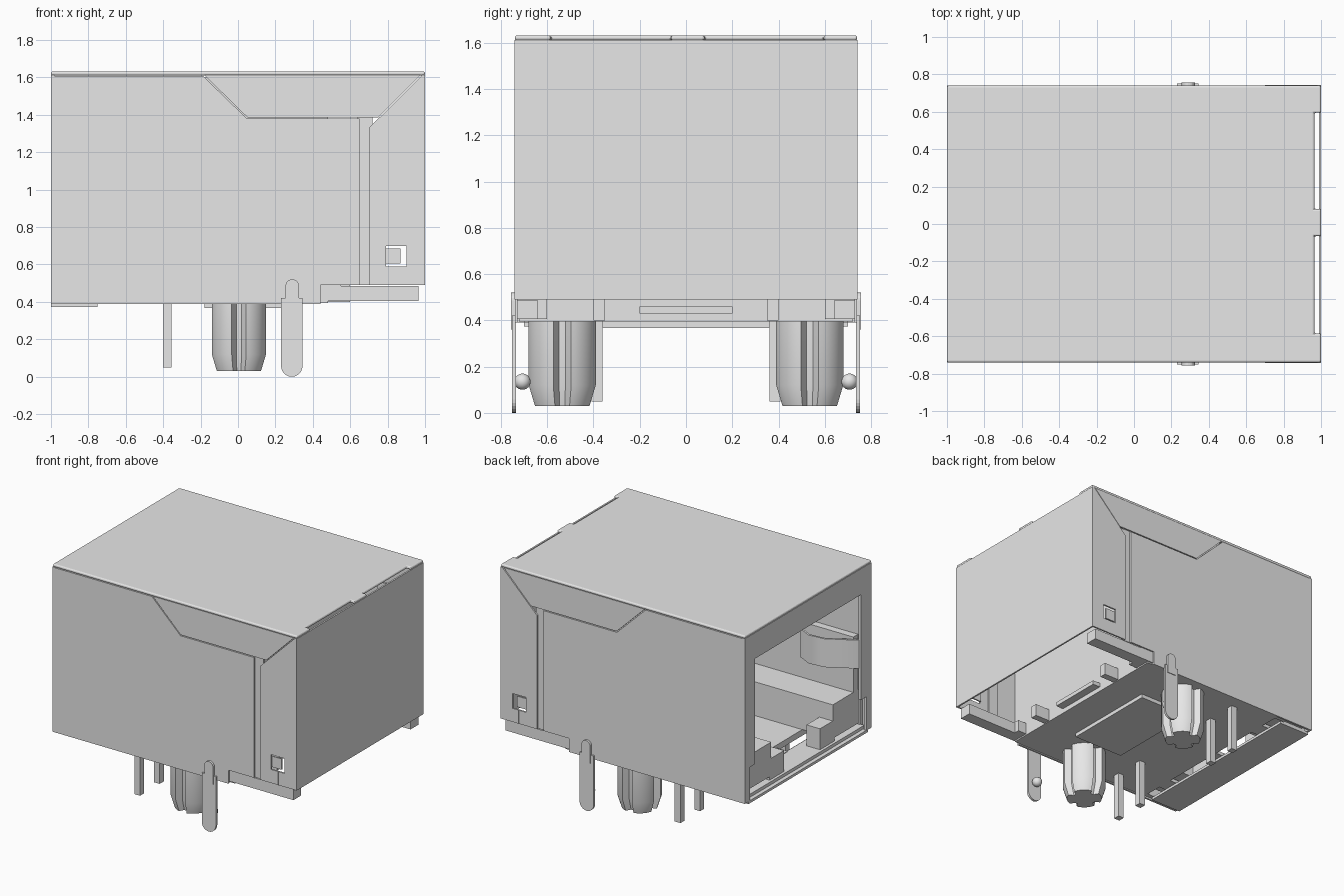
import bpy, bmesh, math

old = bpy.data.objects.get("Cube")
if old:
    bpy.data.objects.remove(old, do_unlink=True)

grey = bpy.data.materials.new("plain grey")
grey.use_nodes = True
COLOUR = (0.8, 0.8, 0.8, 1)
grey.diffuse_color = COLOUR
grey.node_tree.nodes["Principled BSDF"].inputs["Base Color"].default_value = COLOUR


def finish(name, bm, smooth=False):
    bmesh.ops.recalc_face_normals(bm, faces=bm.faces)
    mesh = bpy.data.meshes.new(name)
    bm.to_mesh(mesh)
    bm.free()
    mesh.materials.append(grey)
    ob = bpy.data.objects.new(name, mesh)
    bpy.context.collection.objects.link(ob)
    if smooth:
        bpy.ops.object.select_all(action='DESELECT')
        ob.select_set(True)
        bpy.context.view_layer.objects.active = ob
        bpy.ops.object.shade_smooth_by_angle(angle=math.radians(35))
    return ob


def loft(name, rings, smooth=False):
    """Skin matching closed rings and cap both ends."""
    bm = bmesh.new()
    loops = [[bm.verts.new(p) for p in ring] for ring in rings]
    n = len(loops[0])
    for a, b in zip(loops, loops[1:]):
        for i in range(n):
            j = (i + 1) % n
            bm.faces.new((a[i], a[j], b[j], b[i]))
    bm.faces.new(loops[0])
    bm.faces.new(loops[-1])
    return finish(name, bm, smooth)


PLACE = {'x': lambda u, v, t: (t, u, v),
         'y': lambda u, v, t: (u, t, v),
         'z': lambda u, v, t: (u, v, t)}


def prism(name, pts, axis, lo, hi, smooth=False):
    """Extrude a flat outline along one axis."""
    return loft(name, [[PLACE[axis](u, v, t) for u, v in pts] for t in (lo, hi)], smooth)


def box(name, x, y, z):
    return prism(name, [(x[0], y[0]), (x[1], y[0]), (x[1], y[1]), (x[0], y[1])], 'z', *z)


def round_edges(ob, width):
    mod = ob.modifiers.new("rounded edges", 'BEVEL')
    mod.width, mod.segments = width, 3
    mod.limit_method = 'ANGLE'


# Shield: lid with two slots at the closed end
lid = prism("shield_lid", [(-1, -.74), (1, -.74), (1, -.585), (.965, -.585), (.965, -.065),
                           (1, -.065), (1, .08), (.965, .08), (.965, .595), (1, .595),
                           (1, .74), (-1, .74)], 'z', 1.61, 1.632)
round_edges(lid, .01)

# Shield: closed end wall and open end frame
box("shield_end_wall", (.988, 1), (-.74, .74), (.49, 1.612))
half = [(.74, .39), (.74, 1.612), (-.74, 1.612), (-.74, .39)]
opening = [(-.68, .39), (-.68, .64), (-.62, .64), (-.62, 1.42),
           (.62, 1.42), (.62, .64), (.68, .64), (.68, .39)]
prism("shield_opening_frame", half + opening, 'x', -1, -.98)
box("shield_bottom_strip", (-1, -.75), (-.7, .7), (.373, .392))

main_panel = [(-1, .39), (.44, .39), (.44, .49), (.65, .49), (.65, 1.38),
              (.048, 1.38), (-.187, 1.608), (-1, 1.608)]
top_flap = [(-.18, 1.612), (.05, 1.387), (.75, 1.387), (.975, 1.612)]
corner_flap = [(.70, .49), (.849, .49), (.849, .59), (.79, .59), (.79, .70), (.90, .70),
               (.90, .59), (.851, .59), (.851, .49), (1, .49), (1, 1.612), (.985, 1.612),
               (.70, 1.33)]

# Solder leg outline with round foot
foot = [(.2875 + .0575 * math.cos(a), .0575 + .0575 * math.sin(a))
        for a in [math.pi + math.pi * i / 12 for i in range(13)]]
leg = foot + [(.345, .42), (.23, .42)]
rib = [(.29 + .036 * math.cos(a), .485 + .036 * math.sin(a))
       for a in [math.pi * i / 10 for i in range(11)]] + [(.254, .36), (.326, .36)]


def peg_ring(cy, radius, z):
    """Round section with four lengthwise grooves."""
    ring = []
    for i in range(48):
        k = (i + 2) % 12
        r = radius * (.7 if k in (1, 2, 3) else 1)
        a = math.tau * i / 48
        ring.append((.005 + r * math.cos(a), cy + r * math.sin(a), z))
    return ring


# Everything that repeats on both long sides
for side, s in (("front", -1), ("back", 1)):
    def span(a, b):
        return tuple(sorted((s * a, s * b)))

    # Shield side
    prism(side + "_side_panel", main_panel, 'y', *span(.726, .74))
    prism(side + "_top_flap", top_flap, 'y', *span(.728, .74))
    prism(side + "_corner_flap", corner_flap, 'y', *span(.73, .742))
    box(side + "_recessed_strip", (.64, .72), span(.718, .728), (.49, 1.386))
    box(side + "_latch_tab", (.788, .87), span(.722, .732), (.605, .685))

    # Solder leg
    prism(side + "_solder_leg", leg, 'y', *span(.735, .752))
    prism(side + "_leg_rib", rib, 'y', *span(.735, .757))
    bm = bmesh.new()
    bmesh.ops.create_uvsphere(bm, u_segments=20, v_segments=12, radius=.035)
    bmesh.ops.translate(bm, verts=bm.verts, vec=(.29, s * .707, .135))
    finish(side + "_leg_bump", bm, True)

    # Split mounting peg
    loft(side + "_mounting_peg", [peg_ring(s * .535, r, z) for r, z in
                                  ((.122, .03), (.15, .12), (.15, .43))], True)

    # Pins
    for label, y in (("inner", .385), ("outer", .615)):
        box(side + "_" + label + "_pin", (-.402, -.355), span(y - .024, y + .024), (.05, .45))

    # Housing side wall, plug ledge and block in the latch slot
    box(side + "_housing_wall", (-.97, .48), span(.655, .722), (.69, 1.6))
    box(side + "_lower_wall", (-.94, .48), span(.69, .722), (.4, .69))
    box(side + "_wall_step", (-.95, .48), span(.6, .655), (.69, 1.1))
    box(side + "_plug_ledge", (-.95, .2), span(.36, .66), (.44, .69))
    box(side + "_slot_block", (-.95, -.84), span(.21, .38), (.41, .57))

    # Rails under the closed end
    box(side + "_rail", (.44, .55), span(.6, .73), (.405, .49))
    box(side + "_rail_end", (.55, .965), span(.64, .73), (.405, .485))
    box(side + "_inner_rail", (.44, .6), span(.35, .4), (.4, .49))

    # Ground spring folded in from the opening edge
    spring = [(-.99, .625), (-.96, .6), (-.78, .5), (-.66, .49), (-.56, .54),
              (-.56, .555), (-.66, .505), (-.78, .515), (-.96, .62), (-.99, .64)]
    prism(side + "_ground_spring", [(x, s * y) for x, y in spring], 'z', .87, 1.08, True)

# Housing core
box("housing_roof", (-.97, .48), (-.722, .722), (1.44, 1.6))
box("housing_rear_block", (.1, .48), (-.69, .69), (.42, 1.45))
box("housing_floor", (-.7, .48), (-.722, .722), (.395, .44))
box("housing_front_beam", (-.97, -.78), (-.7, .7), (.39, .415))
box("housing_base_pad", (-.18, .23), (-.36, .36), (.367, .4))
box("housing_rear_lip", (.48, .54), (-.2, .2), (.43, .46))
for y in (-.5, 0, .5):
    box("floor_bridge", (-.79, -.69), (y - .06, y + .06), (.395, .42))

# Spring contacts hanging from the roof of the socket
for i in range(8):
    y = (i - 3.5) * .075
    prism("contact", [(-.55, 1.44), (-.5, 1.44), (.11, 1.15), (.11, 1.12)], 'y',
          y - .014, y + .014)
